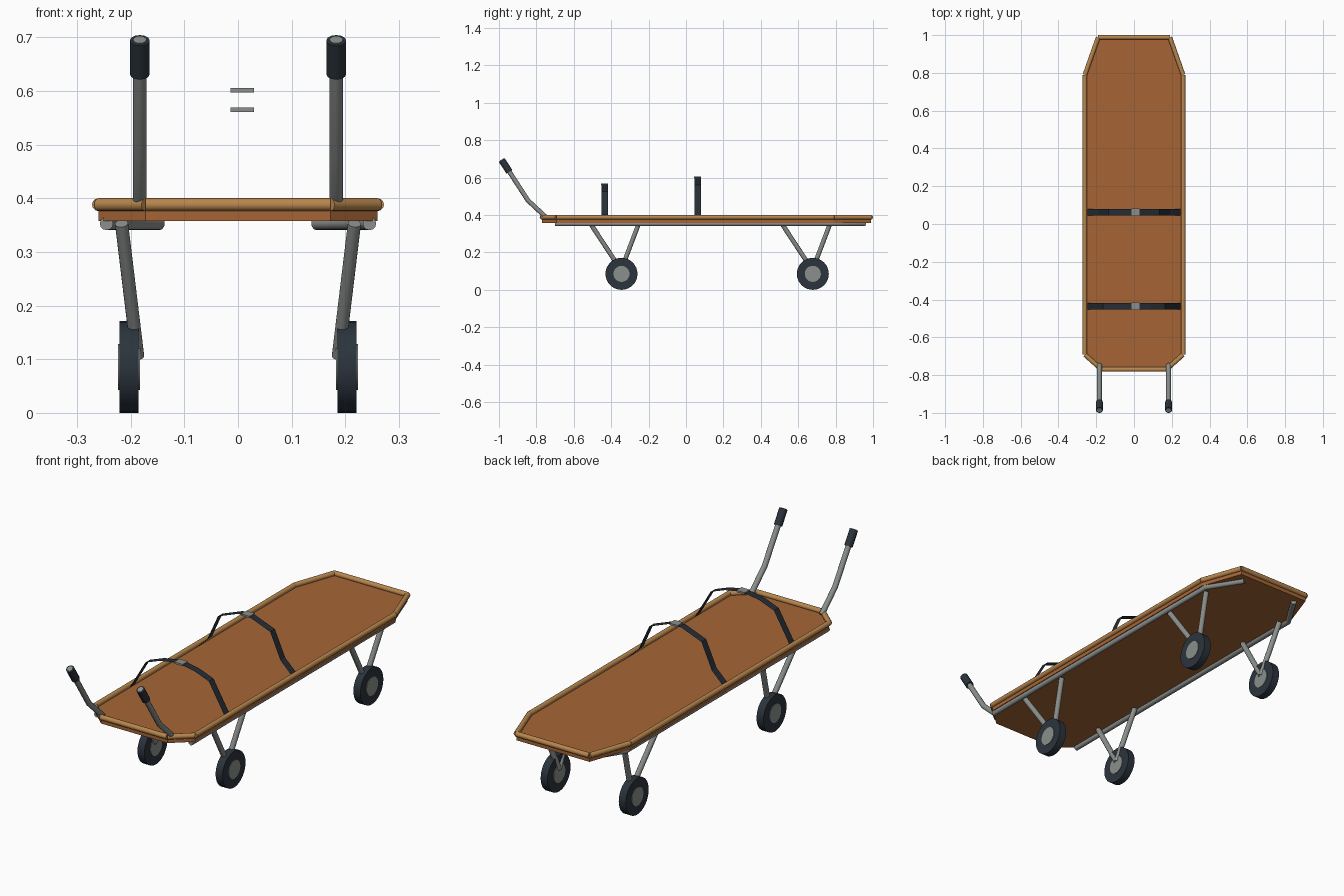
import bpy, bmesh, math
from mathutils import Vector

if "Cube" in bpy.data.objects:
    bpy.data.objects.remove(bpy.data.objects["Cube"])


def mat(name, rgb):
    m = bpy.data.materials.new(name)
    m.diffuse_color = (*rgb, 1)
    m.use_nodes = True
    m.node_tree.nodes["Principled BSDF"].inputs["Base Color"].default_value = m.diffuse_color
    return m


BOARD = mat("board_brown", (0.38, 0.13, 0.036))
WOOD = mat("rail_wood", (0.48, 0.24, 0.075))
METAL = mat("grey_metal", (0.26, 0.28, 0.265))
RUBBER = mat("dark_rubber", (0.024, 0.034, 0.046))
STRAP = mat("strap_black", (0.019, 0.026, 0.036))


def smooth(ob):
    bpy.ops.object.select_all(action='DESELECT')
    ob.select_set(True)
    bpy.context.view_layer.objects.active = ob
    bpy.ops.object.shade_smooth_by_angle(angle=math.radians(35))


def tube(name, pts, r, material):
    """Round capped tube through a list of points."""
    cu = bpy.data.curves.new(name, 'CURVE')
    cu.dimensions = '3D'
    cu.bevel_depth = r
    cu.bevel_resolution = 4
    cu.use_fill_caps = True
    sp = cu.splines.new('POLY')
    sp.points.add(len(pts) - 1)
    for p, co in zip(sp.points, pts):
        p.co = (*co, 1)
    cu.materials.append(material)
    ob = bpy.data.objects.new(name, cu)
    bpy.context.collection.objects.link(ob)
    bpy.ops.object.select_all(action='DESELECT')
    ob.select_set(True)
    bpy.context.view_layer.objects.active = ob
    bpy.ops.object.convert(target='MESH')
    smooth(bpy.context.view_layer.objects.active)


def mesh(name, verts, faces, material):
    me = bpy.data.meshes.new(name)
    me.from_pydata(verts, [], faces)
    me.materials.append(material)
    ob = bpy.data.objects.new(name, me)
    bpy.context.collection.objects.link(ob)
    return ob


def disc(name, loc, r, width, material):
    """Cylinder with its axle along x."""
    bpy.ops.mesh.primitive_cylinder_add(vertices=32, radius=r, depth=width, location=loc,
                                        rotation=(0, math.pi / 2, 0))
    ob = bpy.context.object
    ob.name = name
    ob.data.materials.append(material)
    smooth(ob)


# Board: eight-sided slab
half = [(0.172, -0.77), (0.26, -0.692), (0.26, 0.79), (0.19, 0.988)]
outline = half + [(-x, y) for x, y in reversed(half)]
n = len(outline)
verts = [(x, y, z) for z in (0.358, 0.382) for x, y in outline]
faces = [tuple(reversed(range(n))), tuple(range(n, 2 * n))]
faces += [(i, (i + 1) % n, (i + 1) % n + n, i + n) for i in range(n)]
mesh("board", verts, faces, BOARD)

# Wooden rim: one round rod per edge of the board
for i in range(n):
    a, b = outline[i], outline[(i + 1) % n]
    tube("rim_rod", [(*a, 0.388), (*b, 0.388)], 0.012, WOOD)

for s in (-1, 1):
    # Under-frame tube, bent inwards at the back
    tube("frame_tube", [(s * 0.245, -0.70, 0.353), (s * 0.245, 0.80, 0.353),
                        (s * 0.147, 0.955, 0.353)], 0.0125, METAL)
    # Push handles with rubber grips
    bend, tip = Vector((s * 0.183, -0.845, 0.478)), Vector((s * 0.183, -0.985, 0.694))
    along = (tip - bend).normalized()
    tube("handle", [(s * 0.183, -0.745, 0.385), bend, tip + along * 0.002], 0.0125, METAL)
    tube("grip", [tip - along * 0.075, tip], 0.0185, RUBBER)
    # Wheels, each on a pair of splayed legs
    for y in (-0.345, 0.678):
        disc("tyre", (s * 0.203, y, 0.0855), 0.0855, 0.036, RUBBER)
        disc("hub", (s * 0.203, y, 0.0855), 0.043, 0.041, METAL)
        for top in (-0.165, 0.092):
            tube("leg", [(s * 0.217, y + top, 0.353), (s * 0.187, y - 0.002, 0.105)],
                 0.0125, METAL)

# Straps: thin ribbons arched over the board, with a buckle on top
straps = [
    (-0.435, [(0.247, 0.385), (0.165, 0.525), (0.09, 0.553), (0.03, 0.564)]),
    (0.062, [(0.247, 0.385), (0.19, 0.44), (0.136, 0.56), (0.03, 0.60)]),
]
for y, side in straps:
    prof = [(-x, z) for x, z in side] + side[::-1]
    verts = [(x, y + d, z) for x, z in prof for d in (-0.0175, 0.0175)]
    faces = [(2 * i, 2 * i + 2, 2 * i + 3, 2 * i + 1) for i in range(len(prof) - 1)]
    mesh("strap", verts, faces, STRAP)
    bpy.ops.mesh.primitive_cube_add(size=1, location=(0.008, y, side[-1][1] + 0.001))
    buckle = bpy.context.object
    buckle.name = "buckle"
    buckle.scale = (0.044, 0.038, 0.0085)
    buckle.data.materials.append(METAL)
